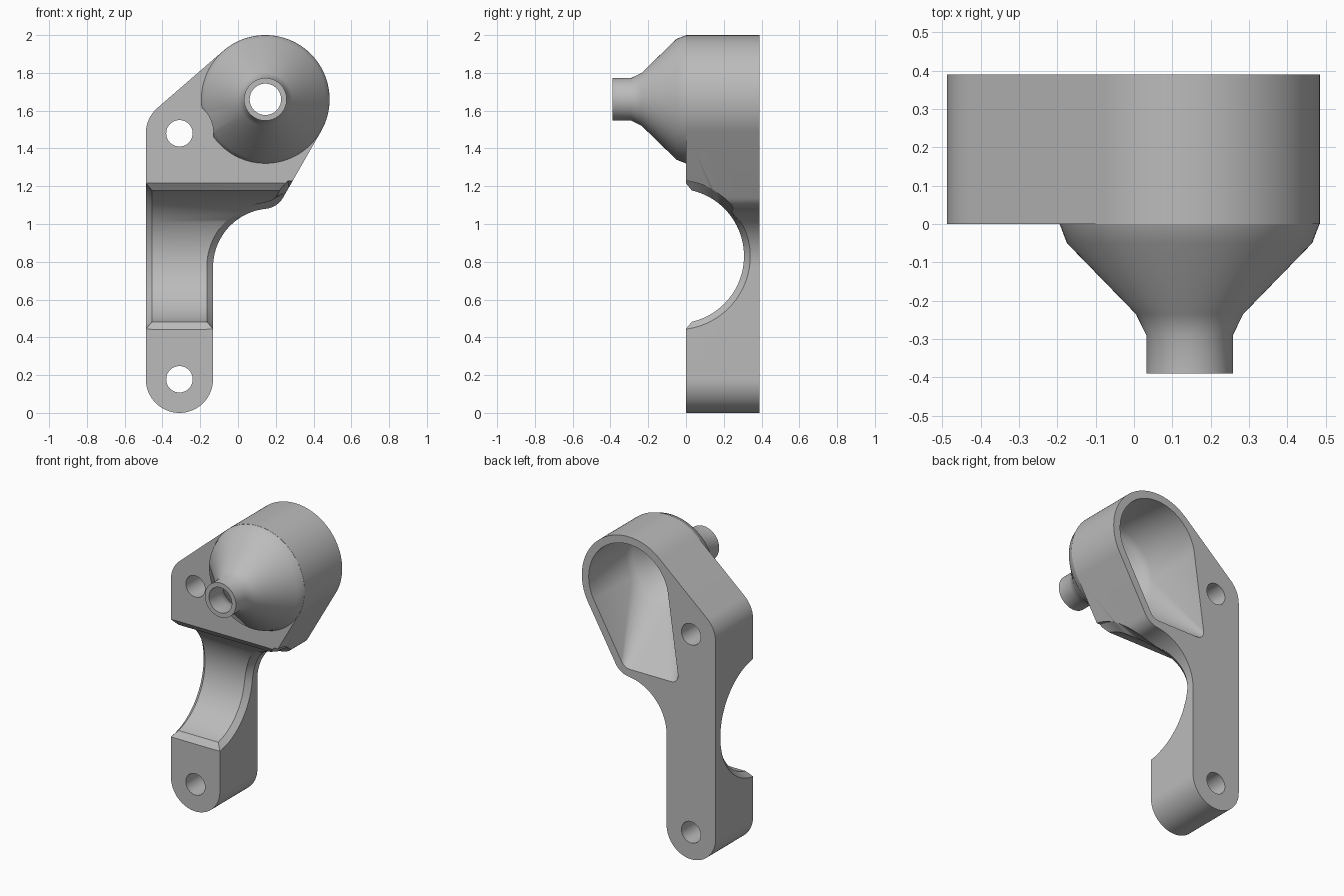
import bpy
import bmesh
from math import sin, cos, radians, sqrt

if "Cube" in bpy.data.objects:
    bpy.data.objects.remove(bpy.data.objects["Cube"], do_unlink=True)

grey = bpy.data.materials.new("plain grey")
grey.use_nodes = True
GREY = (0.5, 0.5, 0.5, 1)
grey.diffuse_color = GREY
grey.node_tree.nodes["Principled BSDF"].inputs["Base Color"].default_value = GREY

DEPTH = 0.39            # back face of the bracket
CUP = (0.145, 1.66)     # axis of the cup and nozzle
ARM_X = -0.31           # centre line of the arm and the bolt holes
BEND = (0.178, 0.772)   # centre of the concave bend
FILLET = (0.135, 1.2)   # centre of the rounded corner under the cup


def arc(centre, r, a0, a1, n):
    """(x, z) points on an arc, angles in degrees"""
    angles = [radians(a0 + (a1 - a0) * i / n) for i in range(n + 1)]
    return [(centre[0] + r * cos(a), centre[1] + r * sin(a)) for a in angles]


def loft(name, rings):
    """closed solid through rings with equal point counts"""
    bm = bmesh.new()
    loops = [[bm.verts.new(p) for p in ring] for ring in rings]
    n = len(loops[0])
    for a, b in zip(loops, loops[1:]):
        for i in range(n):
            j = (i + 1) % n
            bm.faces.new((a[i], a[j], b[j], b[i]))
    bm.faces.new(loops[0])
    bm.faces.new(loops[-1])
    bmesh.ops.recalc_face_normals(bm, faces=bm.faces)
    mesh = bpy.data.meshes.new(name)
    bm.to_mesh(mesh)
    bm.free()
    mesh.materials.append(grey)
    obj = bpy.data.objects.new(name, mesh)
    bpy.context.collection.objects.link(obj)
    return obj


def at_y(points, y):
    return [(x, y, z) for x, z in points]


def rod(name, centre, r, y0, y1, n=48):
    circle = arc(centre, r, 0, 360, n)[:-1]
    return loft(name, [at_y(circle, y0), at_y(circle, y1)])


def combine(obj, other, operation):
    """apply a boolean and discard the helper"""
    mod = obj.modifiers.new("combine", "BOOLEAN")
    mod.operation = operation
    mod.solver = "EXACT"
    mod.object = other
    graph = bpy.context.evaluated_depsgraph_get()
    graph.update()
    mesh = bpy.data.meshes.new_from_object(obj.evaluated_get(graph))
    obj.modifiers.clear()
    obj.data = mesh
    bpy.data.objects.remove(other, do_unlink=True)


# Bracket plate: arm, concave bend, rounded corner, cup and bolt lug
outline = (arc((ARM_X, 0.178), 0.178, 180, 360, 32)
           + arc(BEND, 0.31, 180, 95.7, 24)
           + arc(FILLET, 0.12, -84.3, -30, 12)
           + arc(CUP, 0.34, -30, 131, 56)
           + arc((ARM_X, 1.48), 0.178, 131, 180, 10))
bracket = loft("bracket", [at_y(outline, 0), at_y(outline, DEPTH)])


# Round notch across the front of the arm, with chamfered rim
def edge_x(z, inset):
    """right-hand edge of the arm at a height, moved inwards"""
    if z < BEND[1]:
        return -0.132 - inset
    if z < 1.08 + inset:
        return BEND[0] - sqrt(max((0.31 + inset) ** 2 - (z - BEND[1]) ** 2, 0))
    return FILLET[0] + sqrt(max((0.12 - inset) ** 2 - (z - FILLET[1]) ** 2, 0))


def notch_ring(flare, x_rule):
    r = 0.357 + flare
    limit = 77 + flare * 168
    ring = [(-0.05 + py, pz) for py, pz in arc((0, 0.83), r, -limit, limit, 56)]
    xs = [x_rule(z) for y, z in ring]
    ring = [(-0.25, 0.118)] + ring + [(-0.25, 1.542)]
    xs = xs[:1] + xs + xs[-1:]
    return [(x, y, z) for x, (y, z) in zip(xs, ring)]


notch = loft("notch_cutter", [
    notch_ring(0.045, lambda z: -0.5),
    notch_ring(0, lambda z: -0.455),
    notch_ring(0, lambda z: edge_x(z, 0.033)),
    notch_ring(0.045, lambda z: edge_x(z, -0.012)),
    notch_ring(0.045, lambda z: 0.6)])
combine(bracket, notch, "DIFFERENCE")

# Funnel and nozzle, relieved around the upper bolt
funnel_profile = [(0.1, 0.25), (0, 0.339), (-0.05, 0.32), (-0.235, 0.14),
                  (-0.29, 0.113), (-0.39, 0.113)]
funnel = loft("funnel", [at_y(arc(CUP, r, 0, 360, 96)[:-1], y)
                         for y, r in funnel_profile])
relief = rod("relief_cutter", (ARM_X, 1.48), 0.18, -0.5, 0.02, 64)
combine(funnel, relief, "DIFFERENCE")
combine(bracket, funnel, "UNION")


# Hollow: teardrop opening at the back narrowing to the nozzle bore
def hollow_ring(y, r, opening=False):
    low_left = (-0.165, 1.18) if opening else CUP
    low_right = FILLET if opening else CUP
    pts = (arc(low_left, 0.05 if opening else r, 172, 270, 16)
           + arc(low_right, 0.07 if opening else r, 270.5, 329.5, 12)
           + arc(CUP, r, 330, 531.5, 64))
    return at_y(pts, y)


hollow = loft("hollow_cutter", [
    hollow_ring(0.45, 0.29, True), hollow_ring(DEPTH, 0.29, True),
    hollow_ring(0, 0.29), hollow_ring(-0.04, 0.27), hollow_ring(-0.22, 0.1),
    hollow_ring(-0.28, 0.083), hollow_ring(-0.45, 0.083)])
combine(bracket, hollow, "DIFFERENCE")

# Bolt holes
for z in (0.178, 1.48):
    combine(bracket, rod("hole_cutter", (ARM_X, z), 0.07, -0.1, 0.5), "DIFFERENCE")

# Smooth curved faces, sharp rims
for o in bpy.context.selected_objects:
    o.select_set(False)
bracket.select_set(True)
bpy.context.view_layer.objects.active = bracket
bpy.ops.object.shade_smooth_by_angle(angle=radians(30))
